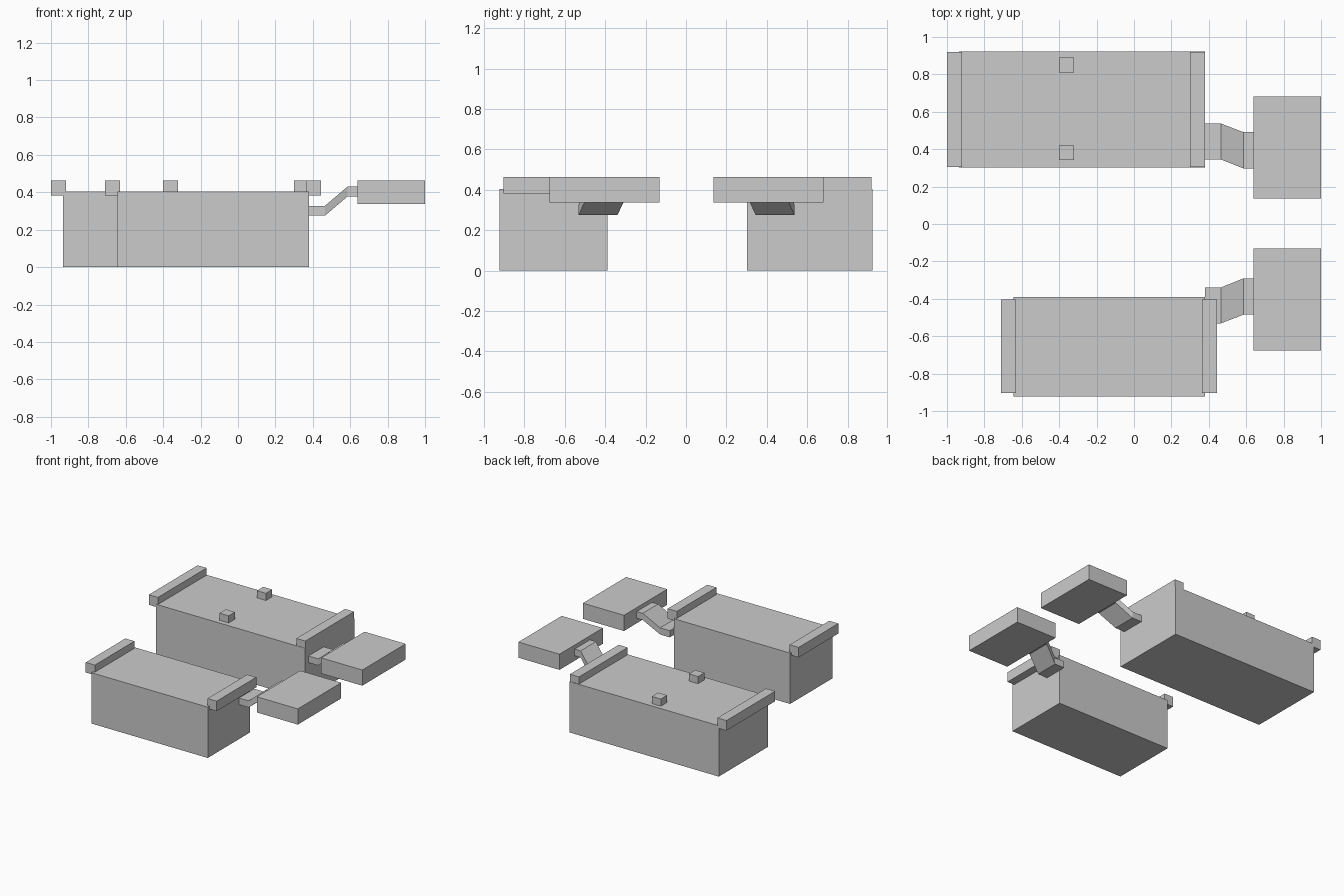
import bpy

cube = bpy.data.objects.get("Cube")
if cube:
    bpy.data.objects.remove(cube, do_unlink=True)

grey = bpy.data.materials.new("plain_grey")
grey.use_nodes = True
grey.diffuse_color = (0.6, 0.6, 0.6, 1)
grey.node_tree.nodes["Principled BSDF"].inputs["Base Color"].default_value = (0.6, 0.6, 0.6, 1)


def make(name, verts, faces):
    mesh = bpy.data.meshes.new(name)
    mesh.from_pydata(verts, [], faces)
    mesh.materials.append(grey)
    obj = bpy.data.objects.new(name, mesh)
    bpy.context.collection.objects.link(obj)
    return obj


def loft(name, sections):
    """Rectangular tube along x through sections (x, y0, y1, z0, z1)."""
    verts, faces = [], [(3, 2, 1, 0)]
    for x, y0, y1, z0, z1 in sections:
        verts += [(x, y0, z0), (x, y1, z0), (x, y1, z1), (x, y0, z1)]
    for s in range(0, len(verts) - 4, 4):
        for i in range(4):
            j = (i + 1) % 4
            faces.append((s + i, s + j, s + j + 4, s + i + 4))
    n = len(verts)
    faces.append((n - 4, n - 3, n - 2, n - 1))
    return make(name, verts, faces)


def box(name, x, y, z):
    return loft(name, [(x[0], *y, *z), (x[1], *y, *z)])


RAIL_Z = (0.382, 0.462)
PAD_Z = (0.337, 0.462)
TOP = 0.405

# Desk bodies
box("back_desk", (-0.935, 0.38), (0.302, 0.923), (0, TOP))
box("front_desk", (-0.645, 0.38), (-0.923, -0.389), (0, TOP))

# End rails on the desk tops
for name, x, y in (
    ("back_desk_right_rail", -1.0, (0.305, 0.919)),
    ("back_desk_left_rail", 0.30, (0.305, 0.919)),
    ("front_desk_right_rail", -0.71, (-0.903, -0.404)),
    ("front_desk_left_rail", 0.364, (-0.903, -0.404)),
):
    box(name, (x, x + 0.08), y, RAIL_Z)

# Small knobs on the back desk
for name, y in (("rear_knob", 0.81), ("near_knob", 0.341)):
    box(name, (-0.401, -0.321), (y, y + 0.079), RAIL_Z)

# Cranked arm and seat pad for each desk, mirrored in y with a small offset
for name, side, dy in (("back", 1, 0), ("front", -1, 0.006)):
    def span(a, b):
        return sorted((side * a + dy, side * b + dy))
    low, high = span(0.345, 0.537), span(0.297, 0.491)
    loft(name + "_arm", [
        (0.38, *low, 0.275, 0.328),
        (0.465, *low, 0.275, 0.328),
        (0.585, *high, 0.377, 0.43),
        (0.64, *high, 0.377, 0.43),
    ])
    box(name + "_seat", (0.638, 1.0), span(0.136, 0.681), PAD_Z)
